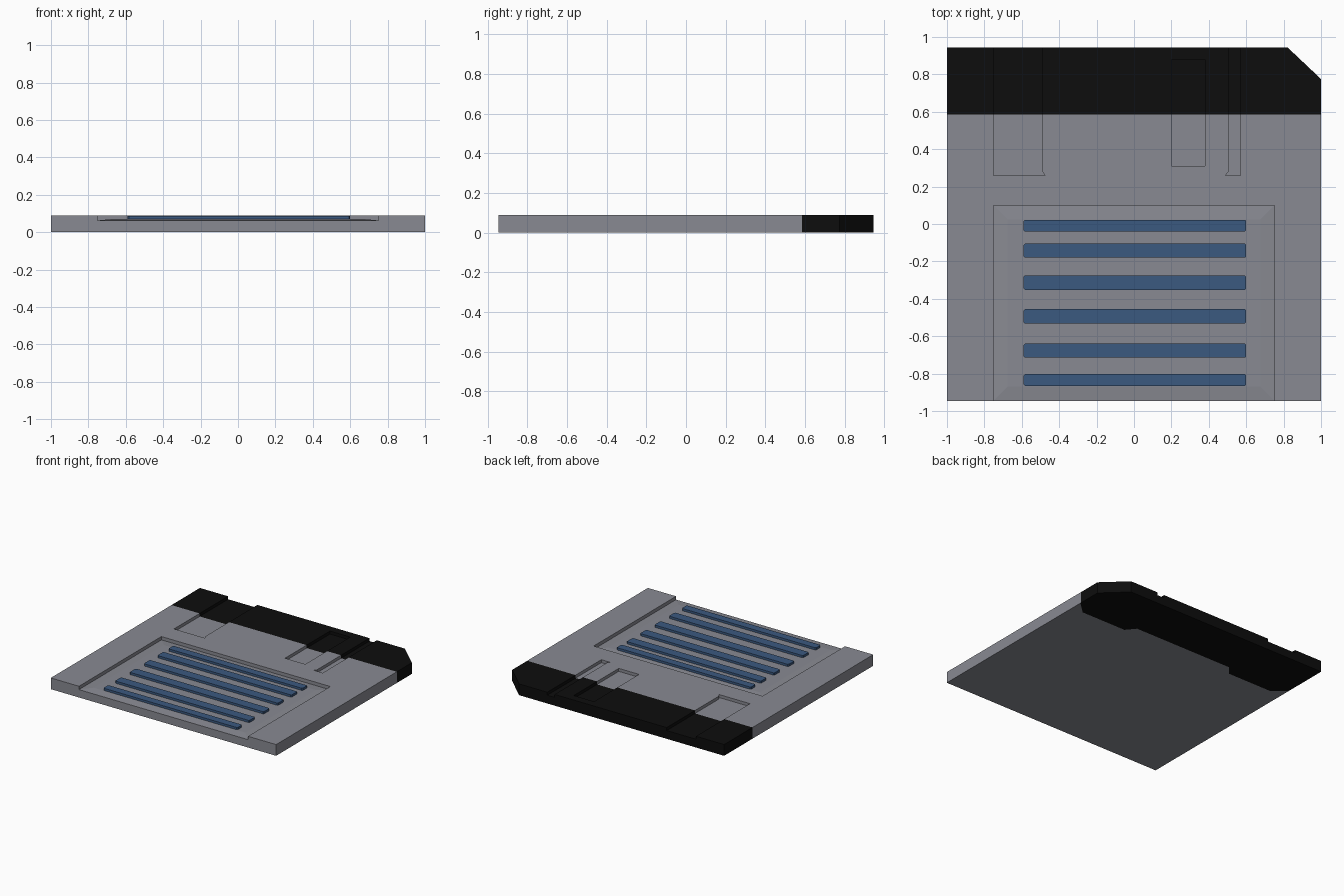
import bpy, bmesh
from mathutils import Vector

if "Cube" in bpy.data.objects:
    bpy.data.objects.remove(bpy.data.objects["Cube"])

H = 0.09          # card thickness
HALF_Y = 0.945


def material(name, rgb):
    m = bpy.data.materials.new(name)
    m.diffuse_color = (*rgb, 1)
    m.use_nodes = True
    m.node_tree.nodes["Principled BSDF"].inputs["Base Color"].default_value = m.diffuse_color
    return m


GREY = material("grey plastic", (0.25, 0.255, 0.29))
BLACK = material("black plastic", (0.004, 0.004, 0.004))
BLUE = material("blue stripe", (0.043, 0.1, 0.215))


def finish(name, bm, *mats):
    bmesh.ops.recalc_face_normals(bm, faces=bm.faces)
    me = bpy.data.meshes.new(name)
    bm.to_mesh(me)
    bm.free()
    ob = bpy.data.objects.new(name, me)
    bpy.context.collection.objects.link(ob)
    for m in mats:
        me.materials.append(m)
    return ob


def prism(name, pts, z0, z1, *mats):
    """Extrude a flat outline from z0 to z1."""
    bm = bmesh.new()
    face = bm.faces.new([bm.verts.new((x, y, z0)) for x, y in pts])
    ext = bmesh.ops.extrude_face_region(bm, geom=[face])
    top = [v for v in ext["geom"] if isinstance(v, bmesh.types.BMVert)]
    bmesh.ops.translate(bm, verts=top, vec=(0, 0, z1 - z0))
    return finish(name, bm, *mats)


def rect(x0, x1, y0, y1, c=0.0):
    """Rectangle outline, with clipped corners if c is set."""
    if not c:
        return [(x0, y0), (x1, y0), (x1, y1), (x0, y1)]
    return [(x0 + c, y0), (x1 - c, y0), (x1, y0 + c), (x1, y1 - c),
            (x1 - c, y1), (x0 + c, y1), (x0, y1 - c), (x0, y0 + c)]


# Card body with one clipped corner
body = prism("card_body", [(-1, -HALF_Y), (1, -HALF_Y), (1, 0.775),
                           (0.82, HALF_Y), (-1, HALF_Y)], 0, H, GREY, BLACK)

# Recesses in the top: label area, two open grooves, one closed pocket
recesses = {
    "label_recess_cutter": (rect(-0.75, 0.75, -1.1, 0.10), 0.063),
    "wide_groove_cutter": ([(-0.75, 0.26), (-0.475, 0.26), (-0.49, 0.28),
                            (-0.49, 1.1), (-0.75, 1.1)], 0.066),
    "narrow_groove_cutter": ([(0.49, 0.26), (0.57, 0.26), (0.57, 1.1),
                              (0.505, 1.1), (0.505, 0.28)], 0.066),
    "pocket_cutter": (rect(0.2, 0.38, 0.31, 0.88), 0.066),
}
bpy.context.view_layer.objects.active = body
for name, (pts, floor) in recesses.items():
    cutter = prism(name, pts, floor, 0.2)
    cutter.hide_render = True
    mod = body.modifiers.new("cut", "BOOLEAN")
    mod.operation = "DIFFERENCE"
    mod.solver = "EXACT"
    mod.object = cutter
    bpy.ops.object.modifier_apply(modifier=mod.name)
    bpy.data.objects.remove(cutter)

# Black end: cut the faces along the colour boundary
EDGE = 0.585
UNDER = [(0.0, 0.56), (0.44, 0.56), (0.5, 0.487), (0.9, 0.487), (1.0, 0.58)]


def under_edge(x):
    x = abs(x)
    for (xa, ya), (xb, yb) in zip(UNDER, UNDER[1:]):
        if x <= xb:
            return ya + (yb - ya) * (x - xa) / (xb - xa)
    return UNDER[-1][1]


def is_under(f):
    return f.normal.z < -0.9 and f.calc_center_median().z < 0.01


def slice_faces(bm, faces, co, no):
    geom = set(faces)
    for f in faces:
        geom.update(f.edges)
        geom.update(f.verts)
    bmesh.ops.bisect_plane(bm, geom=list(geom), plane_co=co, plane_no=no, dist=1e-5)


bm = bmesh.new()
bm.from_mesh(body.data)
bm.normal_update()
slice_faces(bm, [f for f in bm.faces if not is_under(f)], (0, EDGE, 0), (0, 1, 0))
for s in (-1, 1):
    for x, _ in UNDER[1:-1]:
        slice_faces(bm, [f for f in bm.faces if is_under(f)], (s * x, 0, 0), (1, 0, 0))
    for (xa, ya), (xb, yb) in zip(UNDER, UNDER[1:]):
        normal = Vector((-(yb - ya) * s, xb - xa, 0)).normalized()
        slice_faces(bm, [f for f in bm.faces if is_under(f)], (s * xa, ya, 0), normal)
bm.normal_update()
for f in bm.faces:
    c = f.calc_center_median()
    limit = under_edge(c.x) if is_under(f) else EDGE
    f.material_index = int(c.y > limit)
bm.to_mesh(body.data)
bm.free()

# Label pad: slightly raised panel with sloping borders
bm = bmesh.new()
low = [bm.verts.new((x, y, 0.063)) for x, y in rect(-0.75, 0.75, -HALF_Y, 0.10)]
high = [bm.verts.new((x, y, 0.07)) for x, y in rect(-0.675, 0.675, -0.87, 0.025)]
bm.faces.new(high)
for i in range(4):
    j = (i + 1) % 4
    bm.faces.new((low[i], low[j], high[j], high[i]))
finish("label_pad", bm, GREY)

# Raised blue grip stripes
stripes = [(-0.04, 0.022), (-0.18, -0.105), (-0.352, -0.275),
           (-0.532, -0.455), (-0.715, -0.64), (-0.865, -0.803)]
for i, (y0, y1) in enumerate(stripes, 1):
    prism(f"grip_stripe_{i}", rect(-0.59, 0.6, y0, y1, 0.007), 0.066, 0.088, BLUE)
